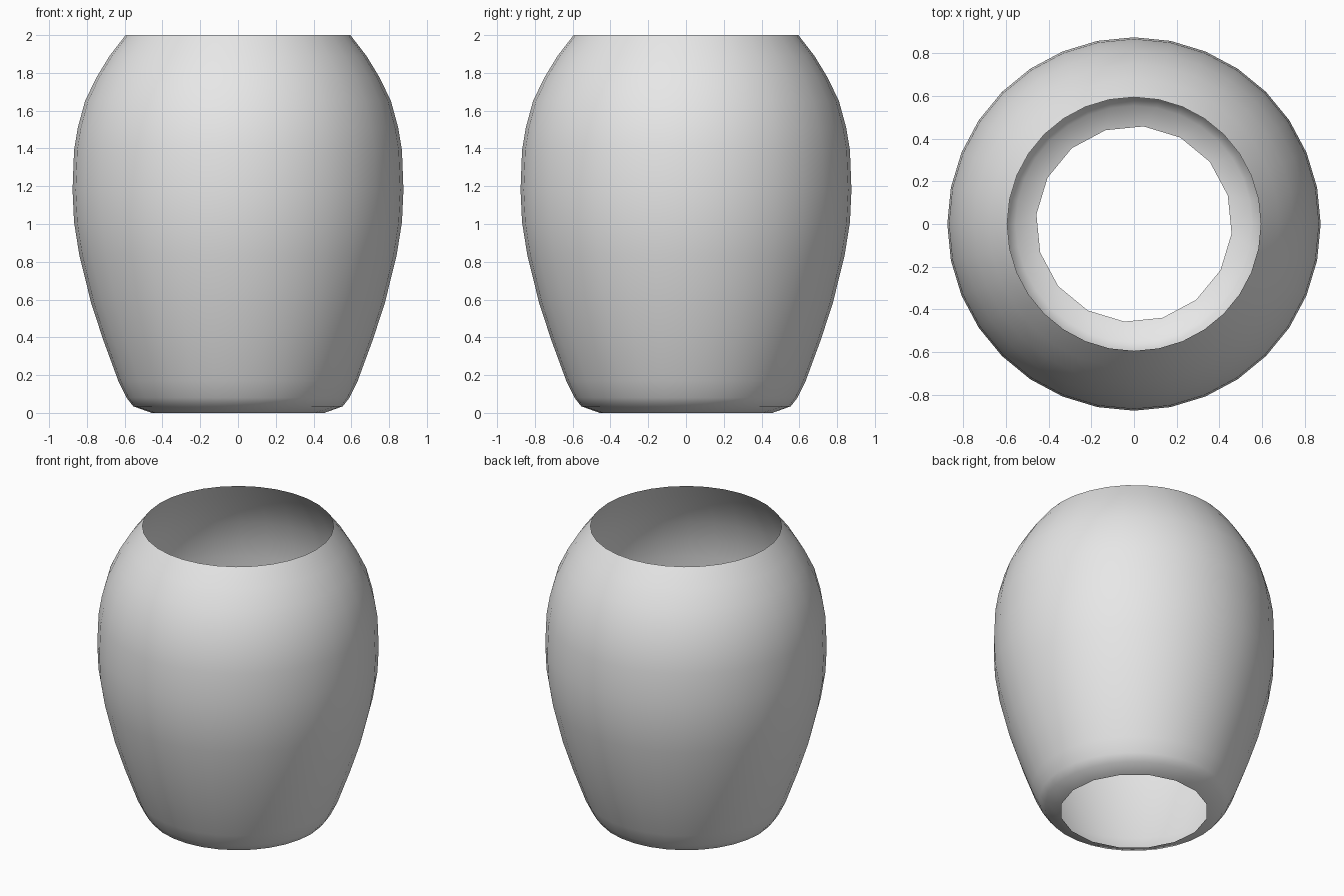
import bpy
import bmesh
from math import cos, sin, tau

if "Cube" in bpy.data.objects:
    bpy.data.objects.remove(bpy.data.objects["Cube"])

SIDES = 32
# Wall profile from the foot to the open rim: (radius, height)
PROFILE = [(0.555, 0.035), (0.59, 0.08), (0.634, 0.17), (0.713, 0.385),
           (0.777, 0.58), (0.84, 0.835), (0.868, 1.01), (0.876, 1.18),
           (0.868, 1.39), (0.848, 1.51), (0.81, 1.65), (0.75, 1.775),
           (0.68, 1.89), (0.595, 2.0)]

clay = bpy.data.materials.new("plain grey")
clay.use_nodes = True
clay.diffuse_color = (0.8, 0.8, 0.8, 1)
clay.node_tree.nodes["Principled BSDF"].inputs["Base Color"].default_value = clay.diffuse_color

bm = bmesh.new()


def ring(radius, height, count, shift=0.0):
    return [bm.verts.new((radius * cos(tau * i / count + shift),
                          radius * sin(tau * i / count + shift), height))
            for i in range(count)]


# Rounded wall, open at the top
rings = [ring(r, z, SIDES) for r, z in PROFILE]
for low, high in zip(rings, rings[1:]):
    for i in range(SIDES):
        j = (i + 1) % SIDES
        bm.faces.new((low[i], low[j], high[j], high[i]))

# Foot, narrowing to a coarser hole with half as many corners
half = SIDES // 2
hole = ring(0.46, 0, half, -tau / SIDES / 2)
foot = rings[0]
for k in range(half):
    a, b, c = foot[2 * k - 1], foot[2 * k], foot[2 * k + 1]
    bm.faces.new((hole[k], b, a))
    bm.faces.new((hole[k], hole[(k + 1) % half], c, b))

bmesh.ops.recalc_face_normals(bm, faces=bm.faces)
for face in bm.faces:
    face.smooth = True

mesh = bpy.data.meshes.new("vase_shell")
bm.to_mesh(mesh)
bm.free()
mesh.materials.append(clay)
vase = bpy.data.objects.new("vase_shell", mesh)
bpy.context.collection.objects.link(vase)
